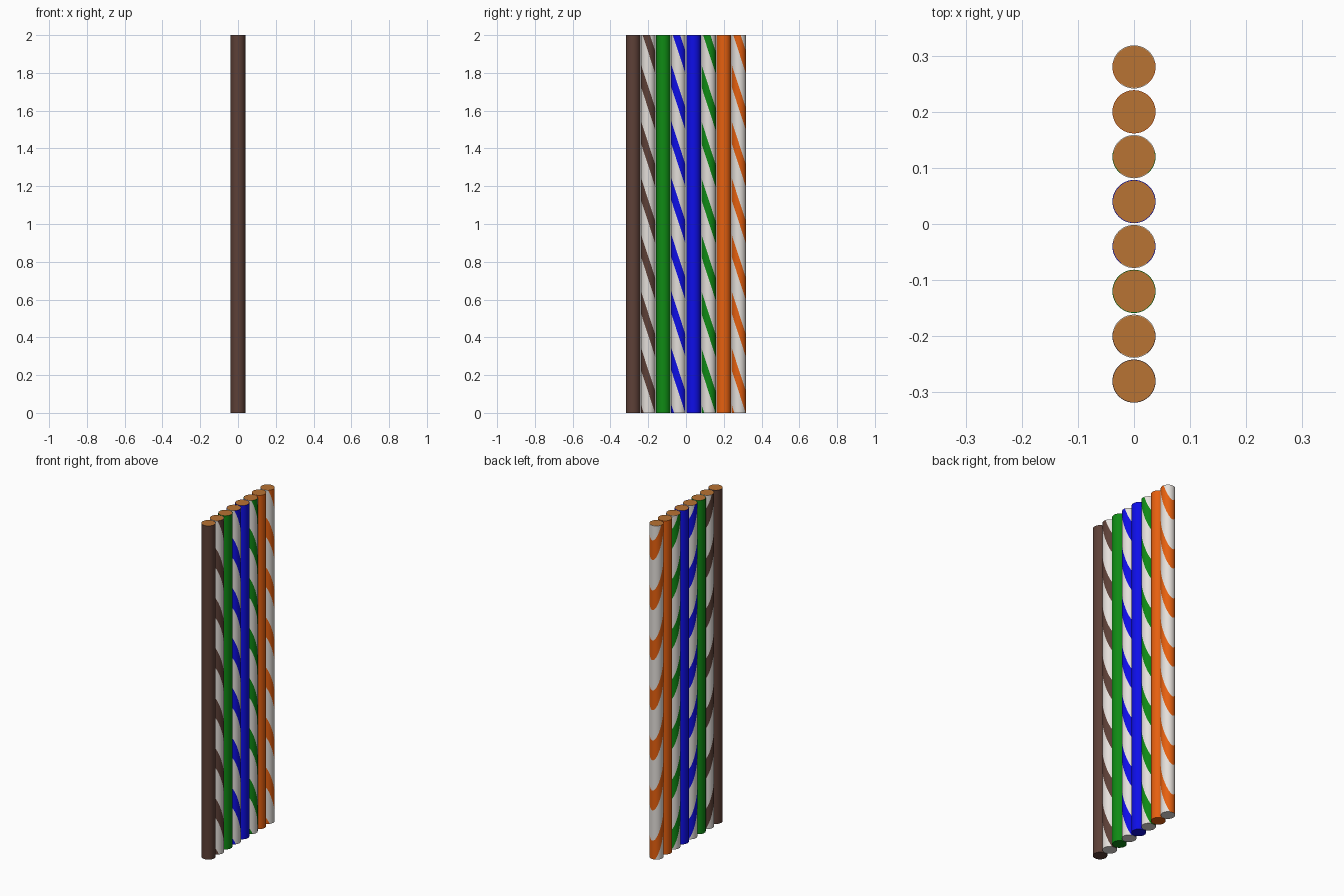
import bpy, bmesh, math
from mathutils import Vector

if "Cube" in bpy.data.objects:
    bpy.data.objects.remove(bpy.data.objects["Cube"])

R, H, GAP = 0.0385, 2.0, 0.08           # wire radius, length, spacing
PITCH, START, END, SLOPE = 0.30, 0.11, 0.228, 3.05   # tilted stripe bands


def material(name, hex_code):
    def lin(c):
        return c / 12.92 if c <= 0.04045 else ((c + 0.055) / 1.055) ** 2.4
    m = bpy.data.materials.new(name)
    rgb = [lin(int(hex_code[i:i + 2], 16) / 255) for i in (0, 2, 4)]
    m.diffuse_color = (*rgb, 1)
    m.use_nodes = True
    m.node_tree.nodes["Principled BSDF"].inputs["Base Color"].default_value = m.diffuse_color
    return m


MATS = {
    "brown": material("brown", "5d4037"),
    "green": material("green", "0f8a14"),
    "blue": material("blue", "0f0ff0"),
    "orange": material("orange", "e6600f"),
    "white": material("white", "e4dfda"),
    "copper": material("copper", "b87333"),
}


def wire(name, y, colour, striped):
    bm = bmesh.new()
    bmesh.ops.create_cone(bm, cap_ends=True, segments=48, radius1=R, radius2=R, depth=H)
    bmesh.ops.translate(bm, verts=bm.verts, vec=(0, 0, H / 2))
    # copper core: inset disc in the top, leaving a thin rim of insulation
    top = [f for f in bm.faces if f.normal.z > 0.9]
    bmesh.ops.inset_individual(bm, faces=top, thickness=0.0012)
    core = max((f for f in bm.faces if f.normal.z > 0.9), key=lambda f: f.calc_area())
    core.material_index = 2
    if striped:
        # cut the side along the edges of the tilted bands
        for n in range(-1, 8):
            for edge in (START, END):
                geom = [f for f in bm.faces if f.material_index != 2 and f.normal.z > -0.9]
                edges = {e for f in geom for e in f.edges}
                verts = {v for f in geom for v in f.verts}
                bmesh.ops.bisect_plane(bm, geom=list(verts) + list(edges) + geom, dist=1e-6,
                                       plane_co=Vector((0, 0, n * PITCH + edge)),
                                       plane_no=Vector((0, SLOPE, 1)))
    # slot 0 = main colour, 1 = white, 2 = copper
    for f in bm.faces:
        if striped and f.material_index != 2:
            c = f.calc_center_median()
            s = (c.z + SLOPE * c.y) % PITCH
            band = START < s < END and f.normal.z > -0.9
            f.material_index = 0 if band else 1
    me = bpy.data.meshes.new(name)
    bm.to_mesh(me)
    bm.free()
    for m in (colour, "white", "copper"):
        me.materials.append(MATS[m])
    ob = bpy.data.objects.new(name, me)
    ob.location.y = y
    bpy.context.collection.objects.link(ob)
    bpy.ops.object.select_all(action='DESELECT')
    ob.select_set(True)
    bpy.context.view_layer.objects.active = ob
    bpy.ops.object.shade_smooth_by_angle(angle=math.radians(30))


# row of eight wires, from front to back
ROW = [("brown", False), ("brown", True), ("green", False), ("blue", True),
       ("blue", False), ("green", True), ("orange", False), ("orange", True)]
for i, (colour, striped) in enumerate(ROW):
    kind = "striped" if striped else "solid"
    wire(f"{kind}_{colour}_wire", (i - 3.5) * GAP, colour, striped)
